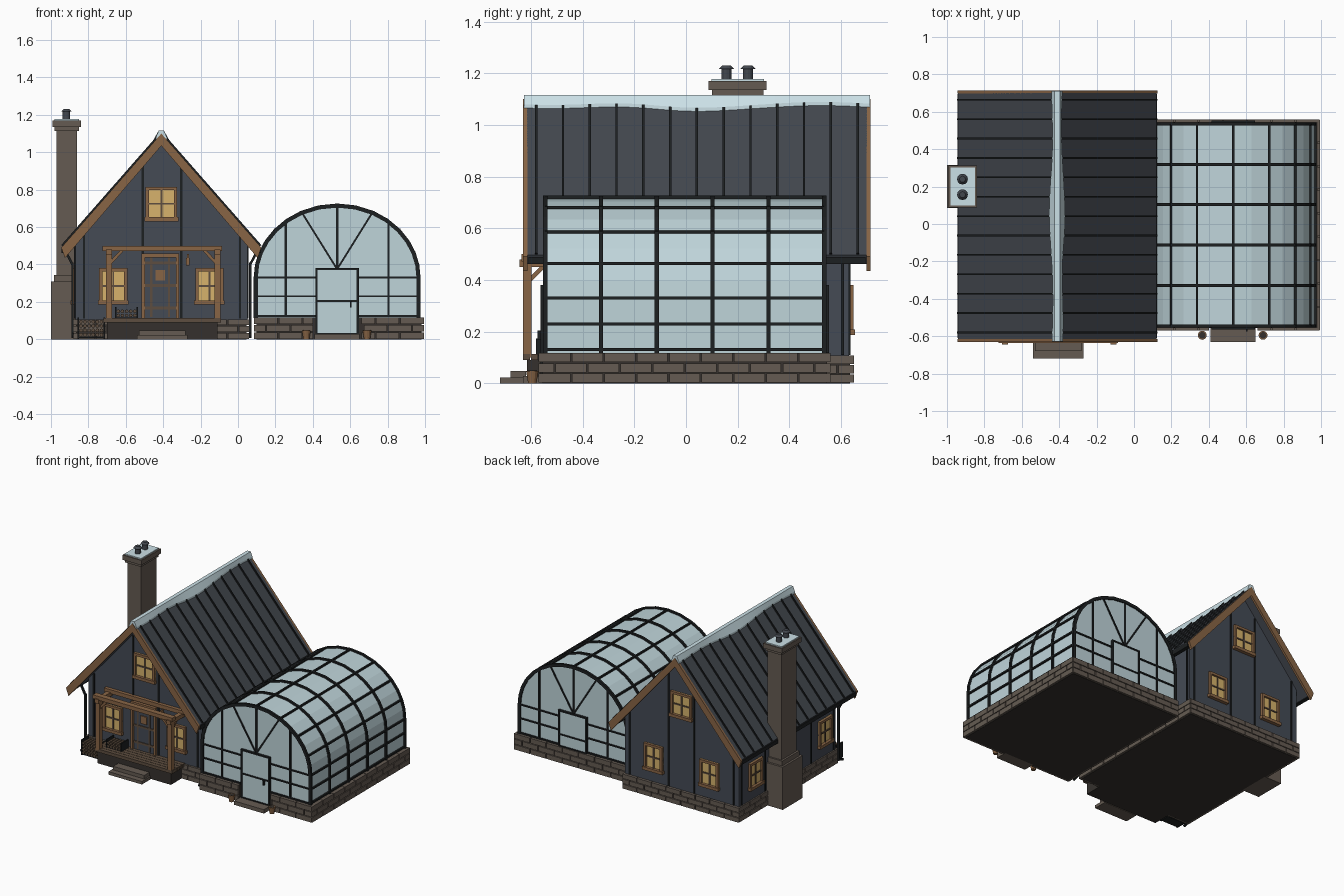
import bpy, bmesh, math
from mathutils import Vector, Matrix

cube = bpy.data.objects.get("Cube")
if cube:
    bpy.data.objects.remove(cube)


def material(name, *rgb):
    m = bpy.data.materials.new(name)
    m.use_nodes = True
    m.diffuse_color = (*rgb, 1)
    m.node_tree.nodes["Principled BSDF"].inputs["Base Color"].default_value = (*rgb, 1)
    return m


SIDING = material("slate siding", .058, .069, .09)
ROOF = material("charcoal roof", .055, .063, .076)
STONE = material("stone", .13, .105, .085)
MORTAR = material("dark mortar", .035, .03, .026)
WOOD = material("warm wood", .25, .13, .06)
PLANK = material("weathered plank", .11, .075, .05)
IRON = material("black iron", .012, .014, .015)
GLOW = material("lit window", .68, .45, .15)
GLASS = material("pale glass", .52, .66, .7)
SNOW = material("snow", .6, .75, .8)


def finish(name, mat, bm):
    bmesh.ops.recalc_face_normals(bm, faces=bm.faces)
    me = bpy.data.meshes.new(name)
    bm.to_mesh(me)
    bm.free()
    me.materials.append(mat)
    ob = bpy.data.objects.new(name, me)
    bpy.context.collection.objects.link(ob)
    return ob


def boxes(name, mat, items):
    """Boxes given as x0, x1, y0, y1, z0, z1."""
    bm = bmesh.new()
    for x0, x1, y0, y1, z0, z1 in items:
        m = Matrix.Translation(((x0 + x1) / 2, (y0 + y1) / 2, (z0 + z1) / 2))
        m = m @ Matrix.Diagonal((abs(x1 - x0), abs(y1 - y0), abs(z1 - z0), 1))
        bmesh.ops.create_cube(bm, size=1, matrix=m)
    return finish(name, mat, bm)


def beams(name, mat, pairs, w, d):
    """Square bars between pairs of points; w is across, d is in the vertical plane."""
    bm = bmesh.new()
    for a, b in pairs:
        a, b = Vector(a), Vector(b)
        m = Matrix.Translation((a + b) / 2) @ (b - a).to_track_quat('Z', 'Y').to_matrix().to_4x4()
        bmesh.ops.create_cube(bm, size=1, matrix=m @ Matrix.Diagonal((w, d, (b - a).length, 1)))
    return finish(name, mat, bm)


def prism(name, mat, profile, spans):
    """Extrude an x-z outline along y for each span."""
    bm = bmesh.new()
    for y0, y1 in spans:
        f = bm.faces.new([bm.verts.new((x, y0, z)) for x, z in profile])
        r = bmesh.ops.extrude_face_region(bm, geom=[f])
        vs = [v for v in r["geom"] if isinstance(v, bmesh.types.BMVert)]
        bmesh.ops.translate(bm, verts=vs, vec=(0, y1 - y0, 0))
    return finish(name, mat, bm)


def cylinders(name, mat, items, axis='Z', sides=12):
    """Cylinders given as centre, bottom radius, top radius, length."""
    bm = bmesh.new()
    turn = Matrix.Rotation(math.pi / 2, 4, 'X') if axis == 'Y' else Matrix()
    for c, r0, r1, h in items:
        bmesh.ops.create_cone(bm, cap_ends=True, segments=sides, radius1=r0, radius2=r1,
                              depth=h, matrix=Matrix.Translation(c) @ turn)
    return finish(name, mat, bm)


def stone_base(name, x0, x1, y0, y1, top, gap=None):
    """Mortar core faced with three staggered courses of blocks."""
    t, row, items = .015, top / 3, []
    boxes(name + "_core", MORTAR, [(x0 + t, x1 - t, y0 + t, y1 - t, 0, top - .003)])
    for k in range(3):
        z0, z1 = k * row + .002, (k + 1) * row - .003
        for lo, hi, along_x in ((x0, x1, True), (y0, y1, False)):
            n = round((hi - lo) / .125)
            step = (hi - lo) / n
            cuts = [lo] + [lo + step * (i + .5 * (k % 2)) for i in range(n + 1)] + [hi]
            for a, b in zip(cuts, cuts[1:]):
                a, b = a + .003, min(b, hi) - .003
                if b - a < .02:
                    continue
                if along_x:
                    items.append((a, b, y1 - .03, y1, z0, z1))
                    if gap:
                        front = [(a, min(b, gap[0])), (max(a, gap[1]), b)]
                    else:
                        front = [(a, b)]
                    items += [(p, q, y0, y0 + .03, z0, z1) for p, q in front if q - p > .01]
                else:
                    items += [(x0, x0 + .03, a, b, z0, z1), (x1 - .03, x1, a, b, z0, z1)]
    boxes(name + "_blocks", STONE, items)


# House body
CX, WL, WR, YF, YB = -.41, -.87, .05, -.48, .63
RF, RB, RIDGE, SLOPE, HALF = -.63, .715, 1.1, 1.14, .53
stone_base("house_foundation", WL - .01, WR + .01, YF - .015, YB + .02, .11)
prism("house_walls", SIDING, [(WL, .1), (WR, .1), (WR, .535), (CX, 1.06), (WL, .535)], [(YF, YB)])


def roof_z(x):
    return RIDGE - SLOPE * abs(x - CX)


battens = [(x, x + .012, y - .006, y + .006, .11, roof_z(x) - .05)
           for x in (-.83, -.515, -.31, .005) for y in (YF, YB)]
battens += [(x - .006, x + .006, y, y + .012, .11, .5)
            for x in (WL, WR) for y in (-.46, -.2, .05, .33, .6)]
boxes("wall_battens", IRON, battens)


# Roof with standing seams, barge boards and snow
def chevron(half, thick):
    low = RIDGE - SLOPE * half
    return [(CX - half, low), (CX, RIDGE), (CX + half, low), (CX + half - .02, low - thick + .01),
            (CX, RIDGE - thick), (CX - half + .02, low - thick + .01)]


prism("roof", ROOF, chevron(HALF, .045), [(RF + .015, RB - .015)])
prism("barge_boards", WOOD, chevron(HALF + .005, .065), [(RF, RF + .016), (RB - .016, RB)])
seams = []
for i in range(13):
    y = -.58 + i * .1037
    seams += [((CX, y, RIDGE + .003), (CX + s * HALF, y, roof_z(CX + HALF) + .003)) for s in (-1, 1)]
beams("roof_seams", IRON, seams, .009, .014)

bm = bmesh.new()
rows = []
for i in range(41):
    y = RF + .003 + (RB - RF - .006) * i / 40
    wr = .027 + .014 * math.exp(-((y + .02) / .2) ** 2) + .005 * math.sin(9 * y)
    wl = .028 + .012 * math.exp(-((y - .1) / .25) ** 2) + .004 * math.cos(8 * y)
    pts = [(-wl, RIDGE - SLOPE * wl), (-wl, roof_z(CX + wl) + .014), (-.014, RIDGE + .016),
           (.014, RIDGE + .016), (wr, roof_z(CX + wr) + .014), (wr, RIDGE - SLOPE * wr)]
    rows.append([bm.verts.new((CX + x, y, z)) for x, z in pts])
for a, b in zip(rows, rows[1:]):
    for j in range(6):
        k = (j + 1) % 6
        bm.faces.new((a[j], a[k], b[k], b[j]))
bm.faces.new(rows[0])
bm.faces.new(rows[-1])
finish("ridge_snow", SNOW, bm)

# Gutters and downspouts
eave = roof_z(CX + HALF)
boxes("gutters", IRON, [(CX + s * (HALF - .025), CX + s * (HALF + .003), RF + .02, RB - .02,
                         eave - .035, eave - .008) for s in (-1, 1)])
for name, s in (("left", 1), ("right", -1)):
    x0, x1, y = CX + s * .515, CX + s * .475, YF - .012
    beams(name + "_downspout", IRON, [((x0, y, eave - .02), (x1, y, .4)), ((x1, y, .41), (x1, y, .02)),
                                      ((x1, y, .03), (x1, y - .05, .012))], .013, .013)

# Windows: u runs along the wall, d points out of it
WALLS = {"front": lambda u, d: (u, YF - d), "back": lambda u, d: (u, YB + d),
         "side": lambda u, d: (WL - d, u)}


def wall_boxes(name, mat, wall, items):
    out = []
    for u0, u1, d, z0, z1 in items:
        (xa, ya), (xb, yb) = WALLS[wall](u0, -.01), WALLS[wall](u1, d)
        out.append((xa, xb, ya, yb, z0, z1))
    boxes(name, mat, out)


def window(name, wall, u, z, w, h):
    a, b, lo, hi, t = u - w / 2, u + w / 2, z - h / 2, z + h / 2, .018
    wall_boxes(name + "_pane", GLOW, wall, [(a, b, .004, lo, hi)])
    wall_boxes(name + "_frame", WOOD, wall, [
        (a, a + t, .018, lo, hi), (b - t, b, .018, lo, hi), (a, b, .018, hi - t, hi),
        (a - .006, b + .006, .025, lo - .004, lo + t)])
    wall_boxes(name + "_bars", PLANK, wall, [
        (u - .005, u + .005, .01, lo, hi), (a, b, .01, z - .005, z + .005)])


for wall, off in (("front", .257), ("back", .225)):
    window(wall + "_right_window", wall, CX - off, .285, .15, .19)
    window(wall + "_left_window", wall, CX + off, .285, .15, .19)
    window(wall + "_gable_window", wall, CX, .725, .17, .18)
for name, y in (("side_front_window", -.35), ("side_back_window", .45)):
    window(name, "side", y, .285, .15, .19)

# Front door and lantern
wall_boxes("front_door", SIDING, "front", [(-.5, -.32, .008, .11, .44)])
wall_boxes("door_frame", WOOD, "front", [(-.515, -.498, .02, .11, .455), (-.332, -.315, .02, .11, .455),
                                         (-.515, -.315, .022, .438, .458)])
wall_boxes("door_rails", PLANK, "front", [(-.498, -.332, .013, z, z + .015) for z in (.16, .28, .4)]
           + [(x, x + .012, .013, .12, .44) for x in (-.47, -.375)])
wall_boxes("door_light", WOOD, "front", [(-.44, -.39, .016, .315, .37)])
wall_boxes("lantern", WOOD, "front", [(-.278, -.258, .03, .395, .435), (-.273, -.263, .035, .435, .455)])

# Porch deck, steps and timber frame
PF = -.63
boxes("porch_deck", PLANK, [(-.72, -.09, PF + i * .03, PF + i * .03 + .027, .09, .113) for i in range(5)])
boxes("porch_skirt", MORTAR, [(-.7, -.11, PF + .015, YF, .0, .09)])
boxes("porch_steps", STONE, [(-.54, -.27, -.72, -.62, 0, .022), (-.53, -.28, -.68, -.62, 0, .048)])
boxes("porch_posts", WOOD, [(x - .016, x + .016, PF, PF + .032, .1, .475) for x in (-.69, -.11)])
boxes("porch_beams", WOOD, [(-.725, -.085, PF - .006, PF + .034, .472, .5)]
      + [(x - .016, x + .016, PF - .015, YF, .45, .48) for x in (-.69, -.11)]
      + [(-.725, -.085, YF - .025, YF, .472, .5)])
braces = []
for x, s in ((-.69, 1), (-.11, -1)):
    braces += [((x, PF + .016, .4), (x + s * .07, PF + .016, .475)),
               ((x, PF + .016, .39), (x, PF + .08, .455))]
beams("porch_braces", WOOD, braces, .016, .016)

# Firewood stacks
for name, x0, z0, cols in (("ground_firewood", -.84, .025, 6), ("porch_firewood", -.64, .127, 5)):
    rows_n = 4 if z0 < .1 else 2
    cylinders(name, PLANK, [((x0 + .022 * i, -.54, z0 + .023 * k), .01, .01, .08)
                            for i in range(cols) for k in range(rows_n)], 'Y', 7)
    right, top = x0 + .022 * (cols - 1), z0 + .023 * rows_n
    boxes(name + "_rack", IRON, [(x - .004, x + .004, -.58, -.5, z0 - .02, top)
                                 for x in (x0 - .014, right + .014)]
          + [(x0 - .014, right + .014, -.575, -.505, z0 - .018, z0 - .01)])

# Chimney
boxes("chimney", STONE, [(-1, -.86, .085, .315, 0, .31), (-.985, -.86, .1, .3, .31, .345),
                         (-.97, -.86, .112, .288, .345, 1.13), (-.98, -.85, .1, .3, 1.115, 1.135),
                         (-.992, -.84, .088, .312, 1.135, 1.17)])
boxes("chimney_snow", SNOW, [(-.982, -.85, .098, .302, 1.165, 1.178)])
pots = [(-.917, y) for y in (.157, .24)]
cylinders("chimney_pots", ROOF, [((x, y, 1.195), .02, .02, .06) for x, y in pots]
          + [((x, y, 1.224), .029, .016, .014) for x, y in pots])

# Greenhouse shell
GX, RX, RZ, GZ, GF, GB = .53, .44, .39, .33, -.545, .535
ANGLES = [0, 13, 26, 37.5, 49, 60, 70, 80, 90]


def arch(grow, base):
    """Arch outline from the left foot over the top to the right foot."""
    side = [((RX + grow) * math.sin(math.radians(a)), GZ + (RZ + grow) * math.cos(math.radians(a)))
            for a in ANGLES] + [(RX + grow, base)]
    return [(GX - x, z) for x, z in reversed(side)] + [(GX + x, z) for x, z in side[1:]]


stone_base("greenhouse_base", .085, .995, GF - .025, GB + .025, .12, (.4, .66))
prism("greenhouse_glass", GLASS, arch(-.006, .11), [(GF, GB)])
ribs = [GF + (GB - GF) * i / 5 for i in range(6)]
prism("greenhouse_ribs", IRON, arch(.006, .115) + arch(-.016, .115)[::-1],
      [(y - .008, y + .008) for y in ribs])
hoop = [(RX * math.sin(math.radians(a)), GZ + RZ * math.cos(math.radians(a))) for a in (0, 26, 49, 70)]
hoop += [(RX, z) for z in (GZ, .23, .13)]
beams("greenhouse_purlins", IRON, [((GX + s * x, GF, z), (GX + s * x, GB, z))
                                   for x, z in hoop for s in (-1, 1)], .012, .012)

# Greenhouse end walls
for name, y, foot in (("front", GF, .03), ("back", GB, .12)):
    a, b = y - .008, y + .008
    boxes(name + "_glazing_bars", IRON, [(GX + s * .275 - .006, GX + s * .275 + .006, a, b, .12, .63)
                                         for s in (-1, 1)]
          + [(GX + s * .11, GX + s * RX, a, b, z - .005, z + .005) for z in (.125, .23, GZ) for s in (-1, 1)])
    beams(name + "_fan_bars", IRON, [((GX, y, .375), (GX + x, y, z))
                                     for x, z in ((-.19, .68), (0, .715), (.19, .68))], .014, .01)
    out = -1 if y < 0 else 1
    boxes(name + "_greenhouse_door", GLASS, [(GX - .11, GX + .11, y, y + out * .012, foot, .375)])
    boxes(name + "_door_bars", IRON, [(GX + s * .11 - .006, GX + s * .11 + .006, y, y + out * .018, foot, .38)
                                      for s in (-1, 1)]
          + [(GX - .11, GX + .11, y, y + out * .018, z - .005, z + .005) for z in (foot, .205, .375)])
boxes("door_handle", IRON, [(.6, .608, GF - .03, GF, .17, .205)])
boxes("greenhouse_step", STONE, [(.41, .65, -.63, GF, 0, .028)])
cylinders("flower_pots", WOOD, [((x, -.595, .024), .016, .024, .048) for x in (.365, .69)])
cylinders("pot_soil", MORTAR, [((x, -.595, .048), .018, .018, .004) for x in (.365, .69)])
